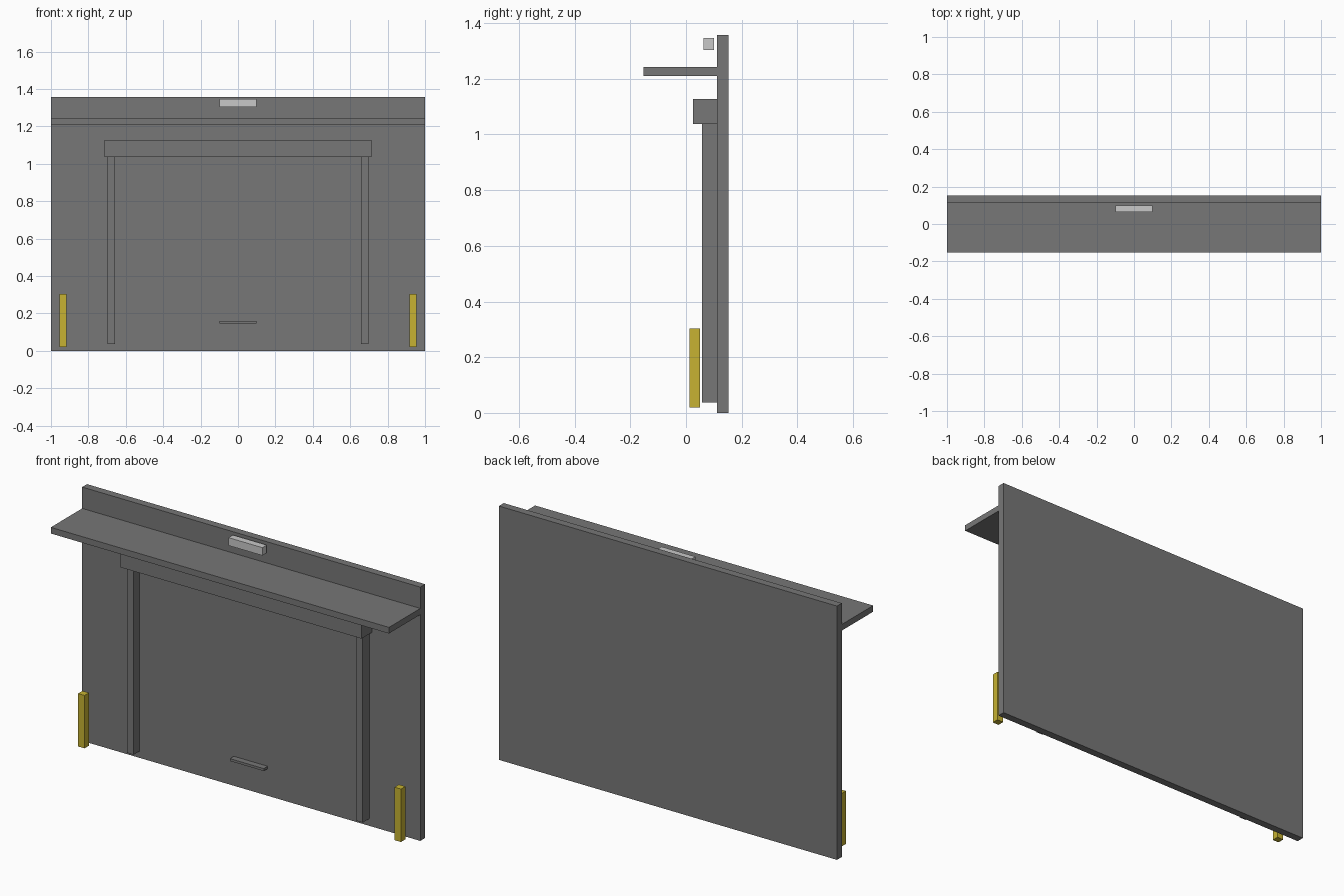
import bpy
import bmesh
from mathutils import Vector

if "Cube" in bpy.data.objects:
    bpy.data.objects.remove(bpy.data.objects["Cube"], do_unlink=True)


def make_material(name, color):
    mat = bpy.data.materials.new(name)
    mat.use_nodes = True
    mat.diffuse_color = (*color, 1)
    mat.node_tree.nodes["Principled BSDF"].inputs["Base Color"].default_value = (*color, 1)
    return mat


grey = make_material("grey metal", (0.184, 0.184, 0.184))
yellow = make_material("safety yellow", (0.57, 0.45, 0.032))
pale = make_material("pale lamp", (0.58, 0.58, 0.58))


def box(name, xs, ys, zs, mat):
    """Box spanning the given (low, high) ranges."""
    low, high = map(Vector, zip(xs, ys, zs))
    bm = bmesh.new()
    bmesh.ops.create_cube(bm, size=1)
    bmesh.ops.scale(bm, vec=high - low, verts=bm.verts)
    mesh = bpy.data.meshes.new(name)
    bm.to_mesh(mesh)
    bm.free()
    mesh.materials.append(mat)
    obj = bpy.data.objects.new(name, mesh)
    obj.location = (low + high) / 2
    bpy.context.collection.objects.link(obj)
    return obj


wall_front, wall_back = 0.112, 0.153

# Wall and canopy
box("wall", (-1, 1), (wall_front, wall_back), (0, 1.357), grey)
box("canopy", (-1, 1), (-0.153, wall_front), (1.21, 1.243), grey)

# Door with its housing and pull handle
box("door_panel", (-0.66, 0.66), (wall_front - 0.004, wall_front), (0.038, 1.04), grey)
box("door_housing", (-0.713, 0.713), (0.025, wall_front), (1.038, 1.127), grey)
box("door_handle", (-0.1, 0.1), (0.075, wall_front - 0.004), (0.147, 0.16), grey)

# Lamp above the canopy
box("lamp", (-0.1, 0.1), (0.063, 0.1), (1.304, 1.346), pale)

# Door tracks and bumpers on both sides
for side, sign in (("left", 1), ("right", -1)):
    track_x = sorted((sign * 0.658, sign * 0.698))
    bumper_x = sorted((sign * 0.917, sign * 0.955))
    box(side + "_door_track", track_x, (0.057, wall_front), (0.038, 1.038), grey)
    box(side + "_bumper", bumper_x, (0.013, 0.05), (0.02, 0.303), yellow)
